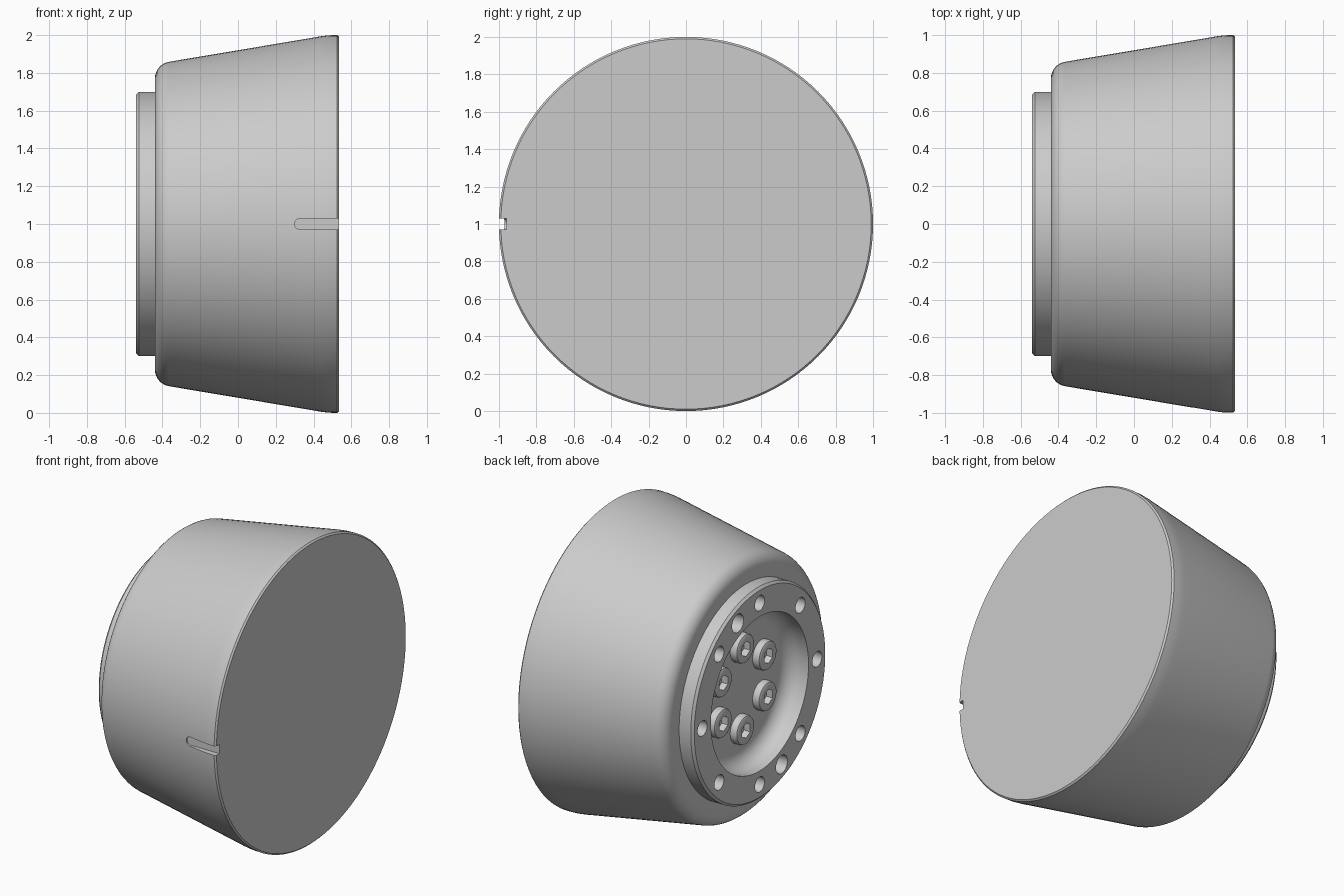
import bpy, bmesh
from math import sin, cos, pi, radians
from mathutils import Matrix

if "Cube" in bpy.data.objects:
    bpy.data.objects.remove(bpy.data.objects["Cube"])

grey = bpy.data.materials.new("machined_grey")
grey.use_nodes = True
GREY = (0.6, 0.6, 0.6, 1)
grey.diffuse_color = GREY
grey.node_tree.nodes["Principled BSDF"].inputs["Base Color"].default_value = GREY


def finish(bm, name):
    bmesh.ops.recalc_face_normals(bm, faces=bm.faces)
    mesh = bpy.data.meshes.new(name)
    bm.to_mesh(mesh)
    bm.free()
    mesh.materials.append(grey)
    obj = bpy.data.objects.new(name, mesh)
    bpy.context.collection.objects.link(obj)
    return obj


def turn(bm, profile, sides, y=0.0, z=1.0):
    """Turned solid about an x-parallel axis; profile is (x, radius)."""
    rings = [[bm.verts.new((x, y + r * sin(2 * pi * i / sides), z + r * cos(2 * pi * i / sides)))
              for i in range(sides)] for x, r in profile]
    for a, b in zip(rings, rings[1:]):
        for i in range(sides):
            j = (i + 1) % sides
            bm.faces.new((a[i], a[j], b[j], b[i]))
    bm.faces.new(rings[0])
    bm.faces.new(rings[-1])


def arc(cx, cr, radius, start, end, steps=8):
    angles = [radians(start + (end - start) * i / steps) for i in range(steps + 1)]
    return [(cx + radius * cos(a), cr + radius * sin(a)) for a in angles]


def around(count, radius, start=0.0):
    for i in range(count):
        a = radians(start) + 2 * pi * i / count
        yield radius * sin(a), 1 + radius * cos(a)


def cut(target, cutter):
    cutter.hide_render = True
    mod = target.modifiers.new("cut", "BOOLEAN")
    mod.operation = "DIFFERENCE"
    mod.solver = "EXACT"
    mod.object = cutter
    bpy.context.view_layer.objects.active = target
    bpy.ops.object.modifier_apply(modifier=mod.name)
    bpy.data.objects.remove(cutter)


def smooth(obj):
    bpy.ops.object.select_all(action="DESELECT")
    obj.select_set(True)
    bpy.context.view_layer.objects.active = obj
    bpy.ops.object.shade_smooth_by_angle(angle=radians(30))


FLANGE, FLOOR, SHOULDER, FACE = -0.54, -0.39, -0.44, 0.535

# Housing: dished pocket, flange rim, rounded shoulder, flared cone, flat face
profile = arc(FLOOR - 0.1, 0.41, 0.1, 0, 90)
profile += [(FLANGE, 0.51), (FLANGE, 0.685), (FLANGE + 0.015, 0.70), (SHOULDER, 0.70)]
profile += arc(SHOULDER + 0.09, 0.77, 0.09, 180, 100)
profile += [(0.40, 0.987), (0.44, 0.994), (0.48, 0.999), (FACE - 0.01, 1.0), (FACE, 0.99)]
bm = bmesh.new()
turn(bm, profile, 128)
housing = finish(bm, "housing")

# Bolt holes and two larger dowel holes in the flange
bm = bmesh.new()
for count, start, size in ((8, 0, 0.05), (2, 22.5, 0.06)):
    for y, z in around(count, 0.6, start):
        turn(bm, [(FLANGE - 0.1, size), (FLANGE + 0.16, size)], 32, y, z)
cut(housing, finish(bm, "flange_hole_cutter"))

# Round-ended alignment slot at the front edge
bm = bmesh.new()
outline = [(0.7, 0.97)] + [(x, 1 + r) for x, r in arc(0.33, 0, 0.03, 270, 90, 12)] + [(0.7, 1.03)]
base = bm.faces.new([bm.verts.new((x, -1.1, z)) for x, z in outline])
top = bmesh.ops.extrude_face_region(bm, geom=[base])
bmesh.ops.translate(bm, vec=(0, 0.14, 0),
                    verts=[v for v in top["geom"] if isinstance(v, bmesh.types.BMVert)])
if base.is_valid and len([f for f in bm.faces if len(f.verts) > 4]) < 2:
    bm.faces.new(base.verts)
cut(housing, finish(bm, "slot_cutter"))
smooth(housing)

# Socket-head screws on the pocket floor
for i, (y, z) in enumerate(around(6, 0.27)):
    bm = bmesh.new()
    turn(bm, [(FLOOR + 0.02, 0.095), (-0.425, 0.095), (-0.435, 0.09), (-0.44, 0.08)], 40, y, z)
    head = finish(bm, f"screw_head_{i + 1}")
    bm = bmesh.new()
    turn(bm, [(-0.5, 0.05), (FLOOR - 0.005, 0.05)], 6, y, z)
    cut(head, finish(bm, "hex_cutter"))
    smooth(head)
